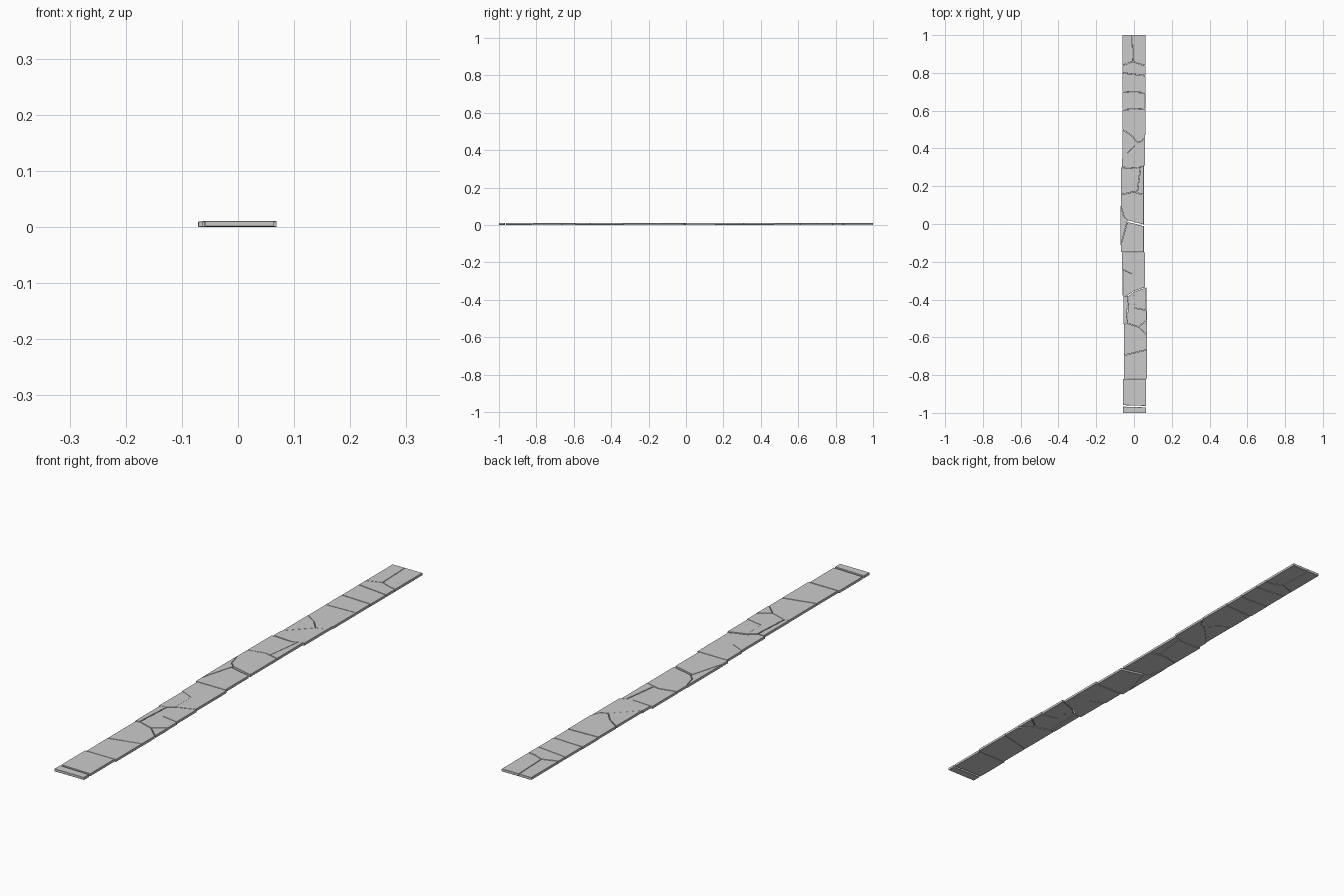
import bpy, bmesh, random
from mathutils import Vector, Matrix

if "Cube" in bpy.data.objects:
    bpy.data.objects.remove(bpy.data.objects["Cube"])

random.seed(4)
L, R = -0.062, 0.062     # side lines of the strip
GAP = 0.001              # half the crack width
THICK = 0.0095


def inset(poly, d):
    """Shrink a clockwise polygon by moving every edge inward."""
    out, n = [], len(poly)
    for i in range(n):
        p, a, b = poly[i], poly[i] - poly[i - 1], poly[(i + 1) % n] - poly[i]
        n1 = Vector((a.y, -a.x)).normalized()
        n2 = Vector((b.y, -b.x)).normalized()
        out.append(p + (n1 + n2) * d / max(0.3, 1 + n1.dot(n2)))
    return out


def clip(poly, a, b, side):
    """Keep the part of a polygon on one side of line a-b."""
    def dist(p):
        return side * (b - a).cross(p - a)
    out = []
    for i, q in enumerate(poly):
        p = poly[i - 1]
        dp, dq = dist(p), dist(q)
        if dp * dq < 0:
            out.append(p.lerp(q, dp / (dp - dq)))
        if dq >= 0:
            out.append(q)
    return out


def stone(name, poly, shift):
    """One broken flat stone: inset outline, extruded and chamfered."""
    pts = inset(poly, GAP)
    z0 = random.uniform(0, 0.0015)
    bm = bmesh.new()
    face = bm.faces.new([bm.verts.new((p.x + shift, p.y, z0)) for p in pts])
    top = bmesh.ops.extrude_face_region(bm, geom=[face])["geom"]
    bmesh.ops.translate(bm, vec=(0, 0, THICK),
                        verts=[v for v in top if isinstance(v, bmesh.types.BMVert)])
    bmesh.ops.recalc_face_normals(bm, faces=bm.faces)
    rims = [e for e in bm.edges if abs(e.verts[0].co.z - e.verts[1].co.z) < 1e-6]
    bmesh.ops.bevel(bm, geom=rims, offset=0.0006, segments=1, affect='EDGES')
    me = bpy.data.meshes.new(name)
    bm.to_mesh(me)
    bm.free()
    bpy.context.collection.objects.link(bpy.data.objects.new(name, me))


def slab(name, upper, lower, shift=0.0, split=None):
    """Stone between two cracks, optionally broken in two along a line."""
    poly = [Vector(p) for p in list(upper) + list(reversed(lower))]
    if split:
        a, b = Vector(split[0]), Vector(split[1])
        stone(name + "_a", clip(poly, a, b, 1), shift)
        stone(name + "_b", clip(poly, a, b, -1), shift)
    else:
        stone(name, poly, shift)


# Cracks across the strip, far end to near end, each left to right
far_end = [(L, 1.001), (R, 1.001)]
c1 = [(L, 0.84), (-0.005, 0.86), (0.035, 0.845), (R, 0.84)]
c2 = [(L, 0.80), (R, 0.785)]
c3 = [(L, 0.70), (R, 0.695)]
c4 = [(L, 0.605), (R, 0.61)]
c5 = [(L, 0.50), (-0.015, 0.47), (0.02, 0.43), (0.045, 0.44), (R, 0.475)]
c6 = [(L, 0.345), (0.02, 0.43)]
c7 = [(L, 0.30), (0.02, 0.295), (R, 0.31)]
c8 = [(L, 0.155), (0.005, 0.17), (R, 0.155)]
c9 = [(L, 0.10), (-0.045, 0.04), (-0.022, 0.018), (R, -0.004)]
c10 = [(L, -0.115), (-0.026, 0.012), (R, -0.011)]
c11 = [(L, -0.24), (-0.008, -0.265), (-0.008, -0.36), (R, -0.335)]
c12 = [(-0.036, -0.38), (-0.008, -0.36), (-0.003, -0.445), (R, -0.457)]
c13 = [(L, -0.53), (-0.045, -0.525), (0.015, -0.545), (R, -0.51)]
c14 = [(L, -0.695), (R, -0.665)]
c15 = [(L, -0.82), (R, -0.82)]
c16 = [(L, -0.960), (R, -0.964)]
c17 = [(L, -0.966), (R, -0.970)]
near_end = [(L, -1.001), (R, -1.001)]

# Far third
slab("far_end_stone", far_end, c1, 0, [(-0.01, 1.0), (-0.005, 0.86)])
slab("far_wedge_stone", c1, c2, 0)
slab("far_stone_1", c2, c3, 0)
slab("far_stone_2", c3, c4, -0.001)
slab("far_stone_3", c4, c5, 0)
slab("left_triangle_stone", c5[:3], c6[:1], 0)

# Middle
slab("middle_stone_1", c6 + c5[3:], c7, -0.003)
slab("middle_stone_2", c7, c8, -0.009, [(0.045, 0.31), (0.025, 0.16)])
slab("middle_stone_3", c8, c9, -0.009)
slab("left_shard", c9[:3], c10[:2], -0.009)
slab("middle_stone_4", c10, [(L, -0.15), (R, -0.15)], -0.009)
slab("middle_stone_5", [(L, -0.15), (R, -0.15)], c11, -0.002)

# Shattered group
slab("shard_left_top", c11[:3], [(L, -0.38), c12[0]], 0.001)
slab("shard_right_top", c11[2:], c12[2:], 0.004)
slab("shard_left", [(L, -0.38), c12[0]], c13[:2], 0.006)
slab("shard_centre", c12, c13[1:], 0.007)

# Near end
slab("near_stone_1", c13, c14, 0.008, [(0.015, -0.545), (0.052, -0.58)])
slab("near_stone_2", c14, c15, 0.008)
slab("near_stone_3", c15, c16, 0.003)
slab("near_end_stone", c17, near_end, 0.003)
